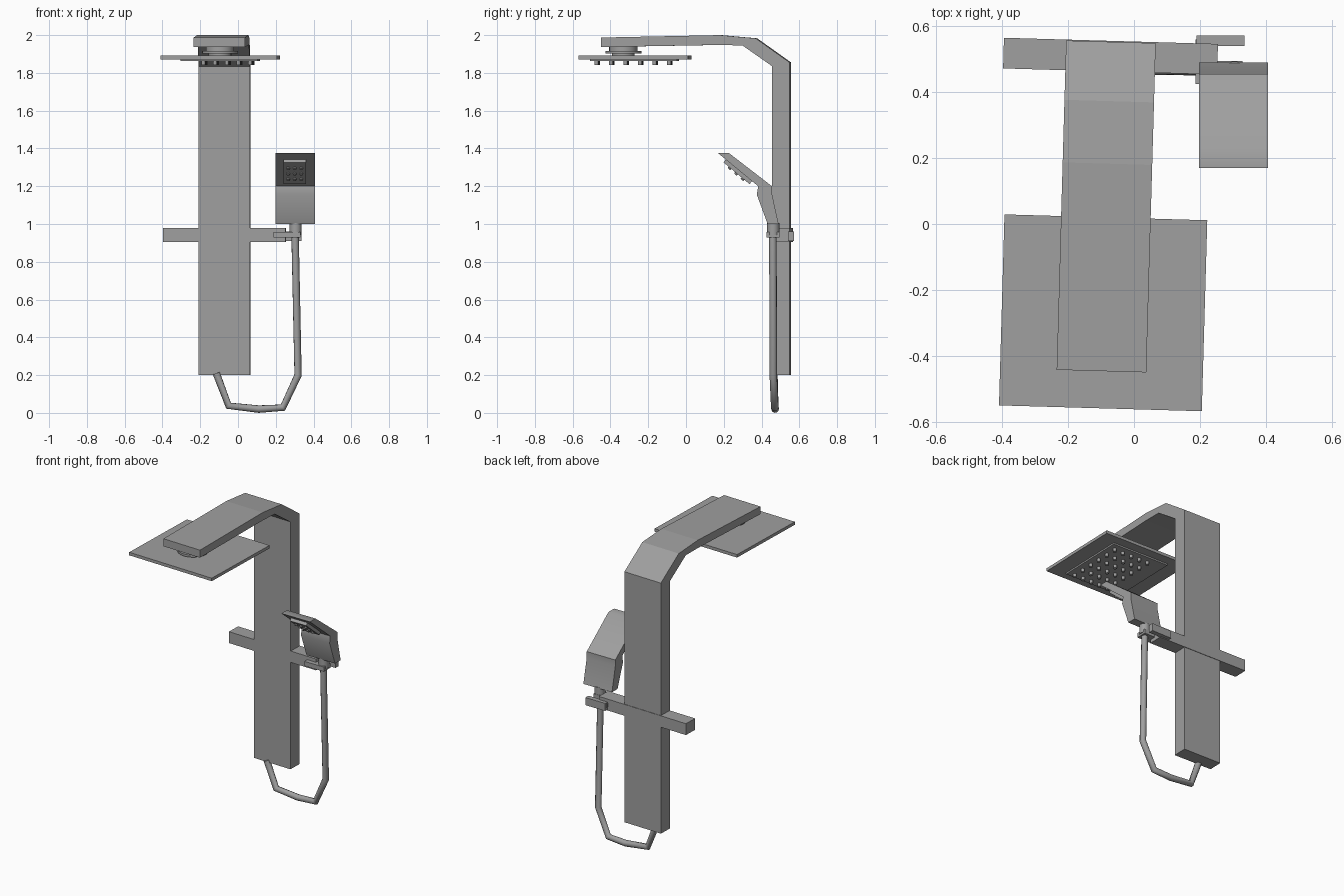
import bpy, bmesh, math
from mathutils import Matrix, Vector

cube = bpy.data.objects.get("Cube")
if cube:
    bpy.data.objects.remove(cube, do_unlink=True)

grey = bpy.data.materials.new("satin grey")
grey.use_nodes = True
colour = (0.35, 0.35, 0.35, 1)
grey.diffuse_color = colour
grey.node_tree.nodes["Principled BSDF"].inputs["Base Color"].default_value = colour

# The column, arm, head and rail share a slightly turned frame
FRAME = Matrix.Translation((-0.07, 0.553, 0)) @ Matrix.Rotation(math.radians(-1.65), 4, 'Z')
WORLD = Matrix.Identity(4)


def finish(name, bm, matrix=WORLD, smooth=None):
    bmesh.ops.transform(bm, matrix=matrix, verts=bm.verts)
    bmesh.ops.recalc_face_normals(bm, faces=bm.faces)
    mesh = bpy.data.meshes.new(name)
    bm.to_mesh(mesh)
    bm.free()
    mesh.materials.append(grey)
    obj = bpy.data.objects.new(name, mesh)
    bpy.context.collection.objects.link(obj)
    if smooth:
        bpy.ops.object.select_all(action='DESELECT')
        obj.select_set(True)
        bpy.context.view_layer.objects.active = obj
        bpy.ops.object.shade_smooth_by_angle(angle=math.radians(smooth))
    return obj


def add_box(bm, low, high):
    low, high = Vector(low), Vector(high)
    size = high - low
    place = Matrix.Translation((low + high) / 2) @ Matrix.Diagonal((*size, 1))
    bmesh.ops.create_cube(bm, size=1, matrix=place)


def add_rod(bm, centre, radius, height, sides=24):
    bmesh.ops.create_cone(bm, cap_ends=True, segments=sides, radius1=radius, radius2=radius,
                          depth=height, matrix=Matrix.Translation(centre))


def extrude_profile(points, x0, x1):
    bm = bmesh.new()
    face = bm.faces.new([bm.verts.new((x0, y, z)) for y, z in points])
    made = bmesh.ops.extrude_face_region(bm, geom=[face])
    moved = [v for v in made["geom"] if isinstance(v, bmesh.types.BMVert)]
    bmesh.ops.translate(bm, verts=moved, vec=(x1 - x0, 0, 0))
    return bm


def box(name, low, high, matrix=WORLD):
    bm = bmesh.new()
    add_box(bm, low, high)
    return finish(name, bm, matrix)


# Column bending into the overhead arm
outline = [(0, 0.2), (0, 1.855), (-0.18, 1.983), (-0.37, 2.0), (-1.0, 1.987),
           (-1.0, 1.937), (-0.37, 1.948), (-0.25, 1.945), (-0.093, 1.835), (-0.093, 0.2)]
finish("column_and_arm", extrude_profile(outline, -0.136, 0.136), FRAME)

# Cross rail
box("cross_rail", (-0.325, -0.09, 0.905), (0.325, 0.003, 0.98), FRAME)

# Overhead plate, its recessed-looking underside panel and swivel
box("overhead_plate", (-0.308, -1.113, 1.872), (0.308, -0.533, 1.892), FRAME)
box("spray_panel", (-0.205, -1.055, 1.862), (0.205, -0.595, 1.873), FRAME)
bm = bmesh.new()
add_rod(bm, (0, -0.885, 1.923), 0.075, 0.04)
add_rod(bm, (0, -0.885, 1.91), 0.095, 0.014)
add_rod(bm, (0, -0.885, 1.896), 0.06, 0.02)
finish("swivel", bm, FRAME, 40)

# Overhead nozzles
bm = bmesh.new()
for i in range(5):
    for j in range(6):
        add_rod(bm, (0.04 + (i - 2) * 0.062, -0.83 + (j - 2.5) * 0.077, 1.853), 0.011, 0.024, 10)
finish("overhead_nozzles", bm, FRAME, 40)

# Sliding holder
bm = bmesh.new()
add_box(bm, (0.19, 0.54, 0.91), (0.335, 0.572, 0.96))
add_box(bm, (0.187, 0.43, 0.93), (0.205, 0.56, 0.955))
add_box(bm, (0.187, 0.425, 0.928), (0.33, 0.495, 0.958))
finish("holder", bm)

# Hand shower: bent body, stem and spray face
body = [(0.17, 1.375), (0.228, 1.375), (0.455, 1.2), (0.455, 1.16), (0.49, 1.0),
        (0.432, 1.0), (0.375, 1.155), (0.382, 1.2)]
finish("hand_shower_body", extrude_profile(body, 0.198, 0.407), WORLD, 50)
bm = bmesh.new()
add_rod(bm, (0.305, 0.462, 0.973), 0.032, 0.065)
finish("hand_shower_stem", bm, WORLD, 40)

slope = Matrix.Translation((0.3, 0.28, 1.284)) @ Matrix.Rotation(math.radians(-39.8), 4, 'X')
box("hand_spray_face", (-0.06, -0.09, -0.02), (0.06, 0.09, 0.01), slope)
bm = bmesh.new()
for i in range(3):
    for j in range(3):
        add_rod(bm, ((i - 1) * 0.035, (j - 1) * 0.045, -0.022), 0.009, 0.014, 8)
finish("hand_nozzles", bm, slope, 40)

# Hose
path = [(0.302, 0.46, 0.95), (0.318, 0.462, 0.2), (0.238, 0.47, 0.028), (0.11, 0.472, 0.02),
        (-0.05, 0.47, 0.038), (-0.115, 0.465, 0.21)]
curve = bpy.data.curves.new("hose", 'CURVE')
curve.dimensions = '3D'
curve.bevel_depth = 0.02
curve.bevel_resolution = 3
curve.use_fill_caps = True
spline = curve.splines.new('POLY')
spline.points.add(len(path) - 1)
for point, co in zip(spline.points, path):
    point.co = (*co, 1)
curve.materials.append(grey)
hose = bpy.data.objects.new("hose", curve)
bpy.context.collection.objects.link(hose)
